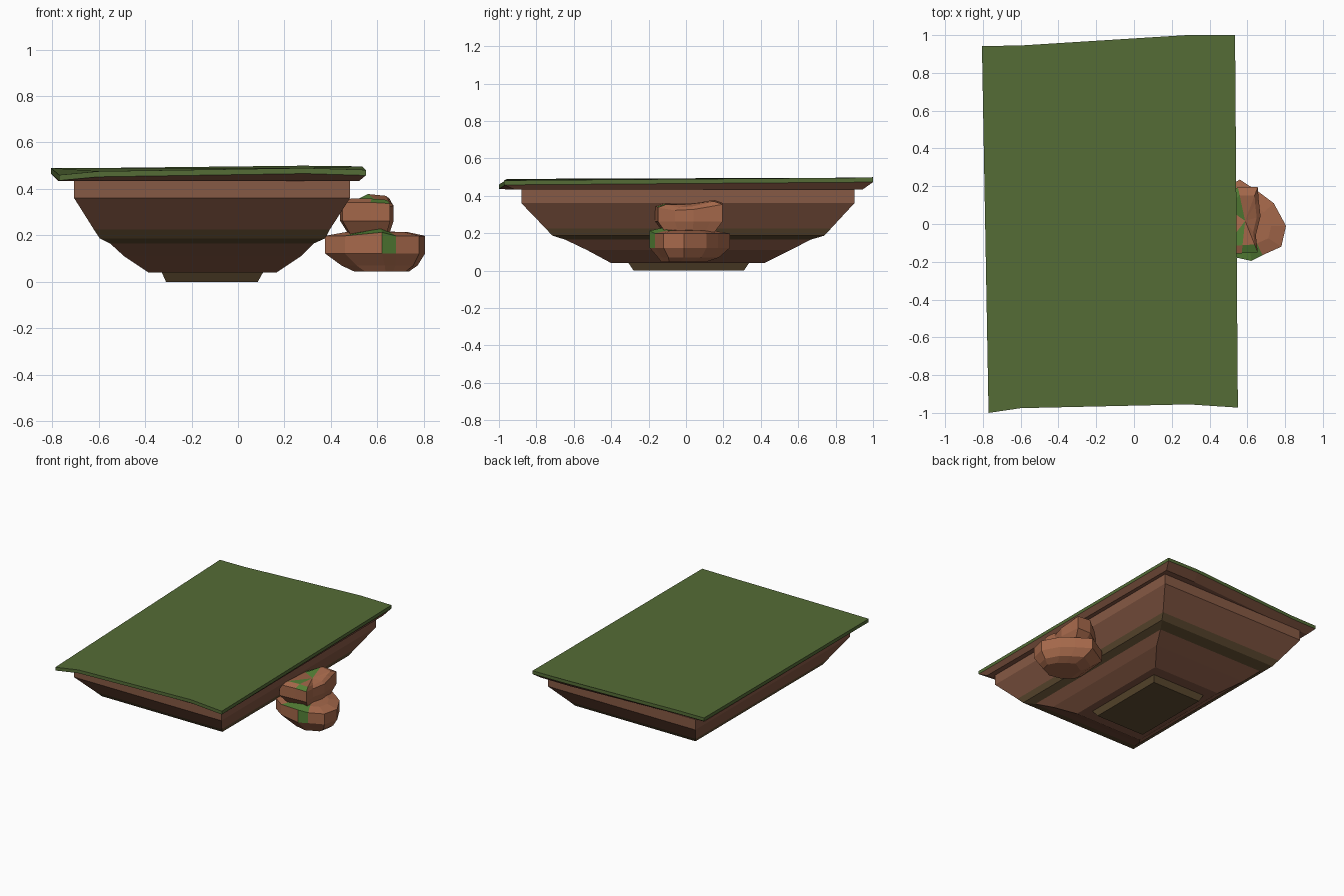
import bpy, math

if "Cube" in bpy.data.objects:
    bpy.data.objects.remove(bpy.data.objects["Cube"])


def material(name, rgb):
    m = bpy.data.materials.new(name)
    m.diffuse_color = (*rgb, 1)
    m.use_nodes = True
    m.node_tree.nodes["Principled BSDF"].inputs["Base Color"].default_value = m.diffuse_color
    return m


GRASS = material("grass", (0.09, 0.15, 0.037))
EARTH = material("earth", (0.24, 0.10, 0.058))
DARK = material("dark_earth", (0.12, 0.075, 0.032))
ROCK = material("rock", (0.38, 0.14, 0.07))
MOSS = material("moss", (0.09, 0.22, 0.037))


def loft(name, rings, mats, band_mats, cap_fan=False, moss=()):
    """Skin equal-length rings from bottom to top and cap both ends."""
    n = len(rings[0])
    verts = [p for r in rings for p in r]
    faces, idx = [tuple(reversed(range(n)))], [band_mats[0]]
    for k in range(len(rings) - 1):
        for i in range(n):
            a, b = k * n + i, k * n + (i + 1) % n
            faces.append((a, b, b + n, a + n))
            idx.append(1 if (k, i) in moss else band_mats[k])
    top = (len(rings) - 1) * n
    if cap_fan:
        verts.append(tuple(sum(p[c] for p in rings[-1]) / n for c in range(3)))
        for i in range(n):
            faces.append((top + i, top + (i + 1) % n, len(verts) - 1))
            idx.append(1 if ("top", i) in moss else band_mats[-1])
    else:
        faces.append(tuple(range(top, top + n)))
        idx.append(band_mats[-1])
    me = bpy.data.meshes.new(name)
    me.from_pydata(verts, [], faces)
    for m in mats:
        me.materials.append(m)
    for p, i in zip(me.polygons, idx):
        p.material_index = i
    ob = bpy.data.objects.new(name, me)
    bpy.context.collection.objects.link(ob)
    return ob


def rect(x0, x1, y0, y1, z):
    return [(x0, y0, z), (x1, y0, z), (x1, y1, z), (x0, y1, z)]


# Stepped earth body under the slab
body = [(-.385, .165, -.40, .42, .04), (-.49, .27, -.53, .56, .11),
        (-.55, .325, -.645, .665, .165), (-.595, .375, -.715, .74, .187),
        (-.62, .395, -.75, .775, .225),
        (-.705, .482, -.88, .90, .36), (-.705, .482, -.88, .90, .435)]
loft("earth_body", [rect(*r) for r in body], [EARTH, DARK], [0, 0, 1, 1, 0, 0, 0])

# Small foot plate
loft("foot_plate", [rect(-.31, .085, -.28, .31, 0), rect(-.33, .11, -.31, .34, .045)],
     [DARK], [0, 0])

# Grass slab: uneven outline, sloping earth underside, thin green rim
outline = [(-.77, -1.0, .46), (-.60, -.975, .476), (.29, -.955, .49), (.55, -.972, .482),
           (.535, 1.0, .497), (.28, 1.0, .50), (-.60, .945, .49), (-.805, .942, .49)]
under = [(x * .955 - .004, y * .945, .434) for x, y, z in outline]
rim = [(x, y, z - .024) for x, y, z in outline]
loft("grass_slab", [under, rim, outline], [EARTH, GRASS], [0, 1, 1])


def ring(points, z, scale=1.0, dx=0.0, dy=0.0):
    """Scale an outline about its centre; points may carry a z offset."""
    cx = sum(p[0] for p in points) / len(points)
    cy = sum(p[1] for p in points) / len(points)
    return [(cx + dx + (p[0] - cx) * scale, cy + dy + (p[1] - cy) * scale, z + p[2])
            for p in points]


# Lower rock: wide band, tapering underside
low = [(.375, -.10, 0), (.46, -.16, 0), (.62, -.195, .015), (.68, -.165, 0), (.78, -.12, 0),
       (.805, -.01, 0), (.74, .11, 0), (.66, .17, 0), (.56, .235, 0), (.40, .14, 0)]
flat = [(x, y, 0) for x, y, z in low]
loft("lower_rock", [ring(flat, .045, .55, .02, -.02), ring(flat, .07, .76, .015),
                    ring(flat, .122), ring(low, .198), ring(low, .215, .6)],
     [ROCK, MOSS], [0] * 5, True, {(2, 2), (3, 2), ("top", 2), (3, 1)})

# Upper rock: smaller ledge above it
up = [(.45, -.165, 0), (.57, -.155, 0), (.655, -.15, -.005), (.645, -.06, -.02),
      (.67, .04, -.015), (.66, .13, 0), (.655, .195, .012), (.55, .195, .02), (.44, .12, -.02)]
upf = [(x, y, 0) for x, y, z in up]
loft("upper_rock", [ring(upf, .20, .74), ring(upf, .262), ring(up, .342),
                    ring(up, .358, .75)],
     [ROCK, MOSS], [0] * 4, True, {("top", 0), ("top", 7), (2, 7), (2, 1)})
